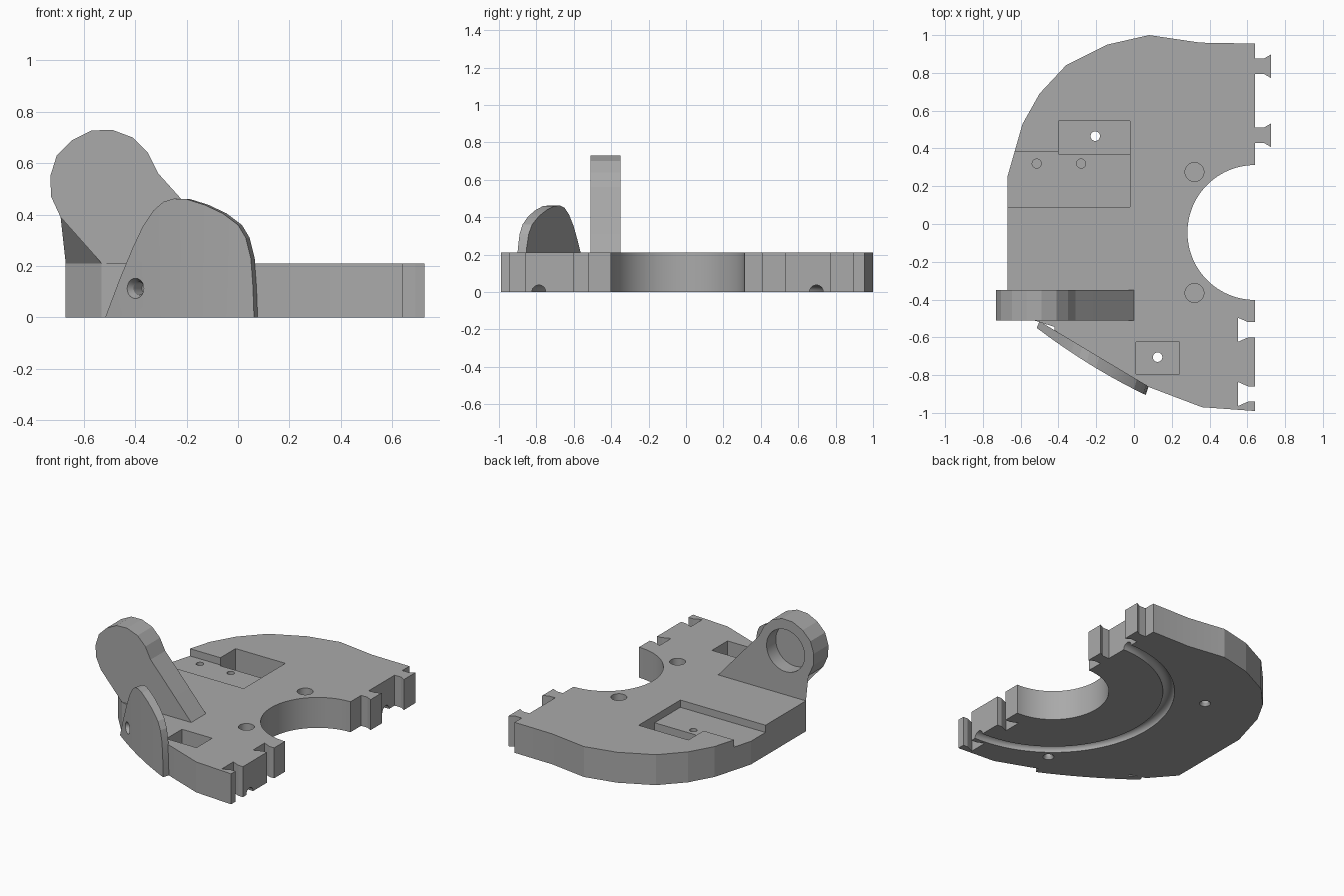
import bpy, bmesh, math
from mathutils import Vector

cube = bpy.data.objects.get("Cube")
if cube:
    bpy.data.objects.remove(cube, do_unlink=True)

GREY = (0.4, 0.4, 0.4, 1)
grey = bpy.data.materials.new("plain grey")
grey.use_nodes = True
grey.diffuse_color = GREY
grey.node_tree.nodes["Principled BSDF"].inputs["Base Color"].default_value = GREY

TOP = 0.21
CX, CY = 0.64, -0.045   # centre of the bore and the groove


def finish(name, bm):
    bmesh.ops.recalc_face_normals(bm, faces=bm.faces)
    mesh = bpy.data.meshes.new(name)
    bm.to_mesh(mesh)
    bm.free()
    ob = bpy.data.objects.new(name, mesh)
    bpy.context.collection.objects.link(ob)
    mesh.materials.append(grey)
    return ob


def loft(name, loop_a, loop_b):
    """Solid between two matching loops of points."""
    bm = bmesh.new()
    a = [bm.verts.new(p) for p in loop_a]
    b = [bm.verts.new(p) for p in loop_b]
    bm.faces.new(a)
    bm.faces.new(b)
    for i in range(len(a)):
        j = (i + 1) % len(a)
        bm.faces.new((a[i], a[j], b[j], b[i]))
    return finish(name, bm)


def box(x0, x1, y0, y1, z0, z1):
    ring = [(x0, y0), (x1, y0), (x1, y1), (x0, y1)]
    return loft("cutter", [(x, y, z0) for x, y in ring], [(x, y, z1) for x, y in ring])


def rod(start, end, r0, r1=None):
    """Round cutter from start to end, tapered when r1 is given."""
    start, end = Vector(start), Vector(end)
    axis = end - start
    turn = axis.to_track_quat('Z', 'Y')
    rings = []
    for p, r in ((start, r0), (end, r0 if r1 is None else r1)):
        angles = [math.tau * i / 48 for i in range(48)]
        rings.append([p + turn @ Vector((r * math.cos(t), r * math.sin(t), 0)) for t in angles])
    return loft("cutter", *rings)


def cut(target, cutters):
    for c in cutters:
        c.hide_render = True
        mod = target.modifiers.new("cut", 'BOOLEAN')
        mod.operation, mod.solver, mod.object = 'DIFFERENCE', 'EXACT', c
        bpy.context.view_layer.objects.active = target
        bpy.ops.object.modifier_apply(modifier=mod.name)


def remove(cutters):
    for c in cutters:
        bpy.data.objects.remove(c, do_unlink=True)


# Base plate outline: outer edge, then dovetail tabs, bore and dovetail sockets
outline = [(0.64, -0.99), (0.36, -0.97), (0.07, -0.86), (-0.42, -0.57), (-0.42, -0.545),
           (-0.53, -0.51), (-0.67, -0.35), (-0.67, 0.25), (-0.59, 0.53), (-0.5, 0.69),
           (-0.36, 0.84), (-0.14, 0.95), (0.08, 1.0), (0.35, 0.96), (0.64, 0.955)]


def dovetail(y, depth, neck, half, flare):
    side = [(0.64, half), (0.64 + neck, half), (0.64 + depth, half + flare)]
    return [(x, y + d) for x, d in side] + [(x, y - d) for x, d in reversed(side)]


for y in (0.835, 0.47):
    outline += dovetail(y, 0.085, 0.05, 0.042, 0.02)
for i in range(49):
    t = math.pi / 2 + math.pi * i / 48
    outline.append((CX + 0.357 * math.cos(t), CY + 0.357 * math.sin(t)))
for y in (-0.56, -0.9):
    outline += dovetail(y, -0.09, -0.035, 0.04, 0.024)
plate = loft("base_plate", [(x, y, 0) for x, y in outline], [(x, y, TOP) for x, y in outline])

# Recesses in the top, blind holes and countersunk through holes
cutters = [box(-0.8, -0.02, 0.09, 0.38, 0.16, 0.3),
           box(-0.4, -0.02, 0.37, 0.545, 0.06, 0.3),
           box(0.01, 0.24, -0.795, -0.625, 0.06, 0.3)]
for y in (0.275, -0.365):
    cutters.append(rod((0.32, y, 0.1), (0.32, y, 0.3), 0.05))
for x in (-0.515, -0.28):
    cutters.append(rod((x, 0.32, 0.06), (x, 0.32, 0.3), 0.024))
for x, y in ((-0.205, 0.465), (0.125, -0.705)):
    cutters.append(rod((x, y, -0.1), (x, y, 0.3), 0.025))
    cutters.append(rod((x, y, -0.01), (x, y, 0.025), 0.042, 0.02))

# Round groove under the plate
bpy.ops.mesh.primitive_torus_add(location=(CX, CY, 0), major_radius=0.742, minor_radius=0.037,
                                 major_segments=128, minor_segments=48)
cutters.append(bpy.context.object)
cut(plate, cutters)
remove(cutters)

# Upright arm with a round head and a socket in its back
head = [(-0.69, 0.39), (-0.727, 0.47), (-0.73, 0.55), (-0.705, 0.63), (-0.645, 0.69),
        (-0.57, 0.727), (-0.49, 0.73), (-0.41, 0.70), (-0.35, 0.64), (-0.31, 0.56),
        (-0.22, 0.46), (0.0, TOP)]
arm = loft("arm", [(x, -0.51, z) for x, z in head + [(-0.53, TOP)]],
           [(x, -0.35, z) for x, z in head + [(-0.67, TOP)]])
socket = [rod((-0.515, -0.45, 0.515), (-0.515, -0.3, 0.515), 0.145)]
cut(arm, socket)
remove(socket)

# Curved side guard: columns of (x, height), bowed outside and straight inside
columns = [(-0.515, 0.004), (-0.46, 0.15), (-0.41, 0.27), (-0.37, 0.355), (-0.33, 0.415),
           (-0.29, 0.45), (-0.25, 0.462), (-0.2, 0.46), (-0.13, 0.438), (-0.06, 0.405),
           (0.0, 0.36), (0.03, 0.31), (0.05, 0.23), (0.058, 0.12), (0.062, 0.004)]
bm = bmesh.new()
rows = []
for x, z in columns:
    u = (x + 0.515) / 0.577
    outer = -0.55 - 0.355 * u - 0.08 * u * (1 - u)
    inner = -0.515 - 0.345 * u
    rows.append([bm.verts.new(p) for p in ((x, outer, 0), (x, outer, z),
                                           (x + 0.015, inner, z), (x + 0.015, inner, 0))])
for a, b in zip(rows, rows[1:]):
    for i in range(4):
        j = (i + 1) % 4
        bm.faces.new((a[i], a[j], b[j], b[i]))
bm.faces.new(rows[0])
bm.faces.new(rows[-1])
guard = finish("side_guard", bm)

# Countersunk screw hole through the guard into the plate
inward = Vector((0.53, 0.85, 0))
mouth = Vector((-0.4, -0.634, 0.113))
holes = [rod(mouth - inward * 0.02, mouth + inward * 0.03, 0.05, 0.024),
         rod(mouth - inward * 0.02, mouth + inward * 0.09, 0.025)]
cut(guard, holes)
cut(plate, holes)
remove(holes)

# Smooth round walls, keep edges sharp
bpy.ops.object.select_all(action='DESELECT')
for ob in (plate, arm, guard):
    ob.select_set(True)
bpy.context.view_layer.objects.active = plate
bpy.ops.object.shade_smooth_by_angle(angle=math.radians(12))
